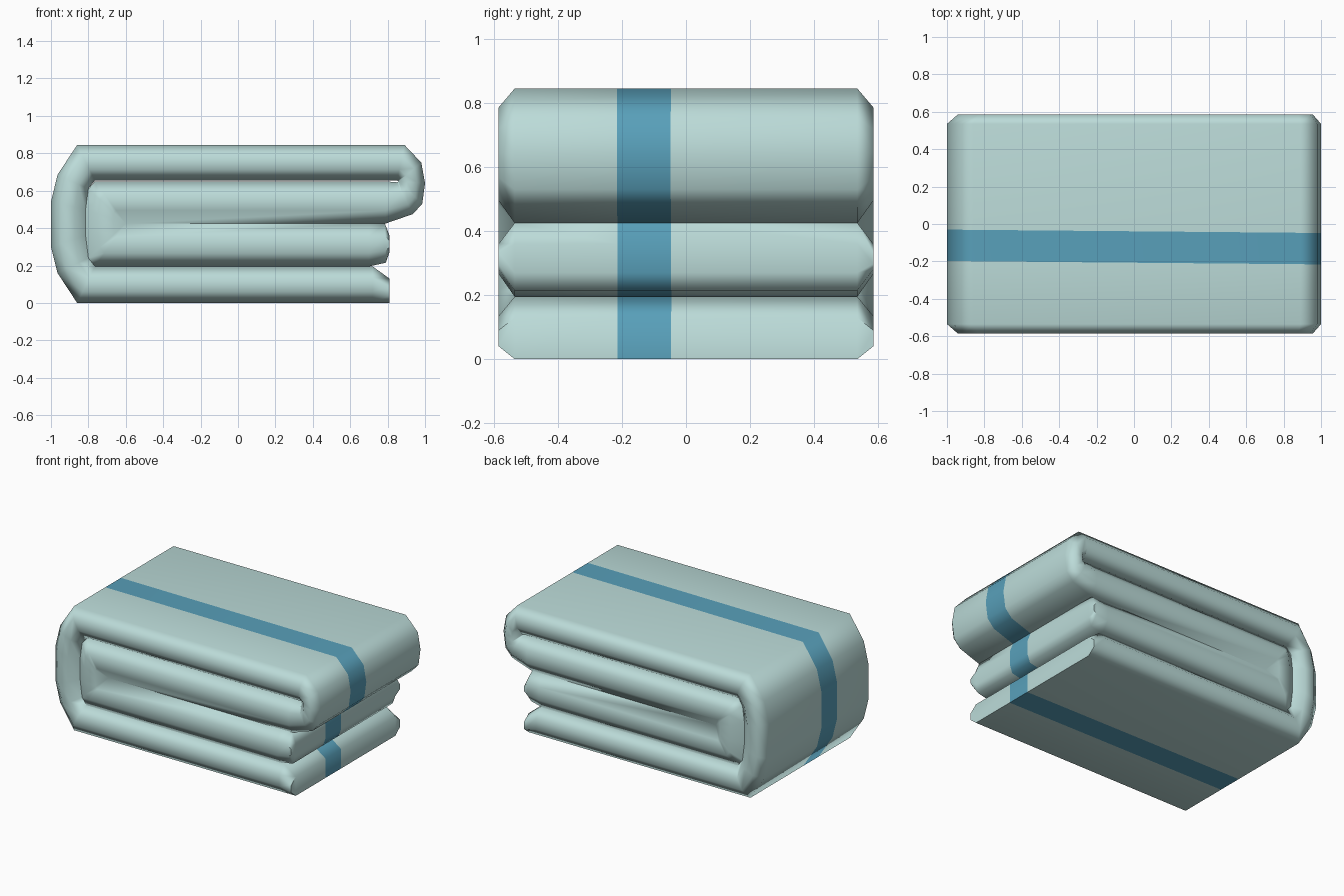
import bpy, bmesh
from mathutils import Vector

cube = bpy.data.objects.get("Cube")
if cube:
    bpy.data.objects.remove(cube, do_unlink=True)


def make_material(name, color):
    mat = bpy.data.materials.new(name)
    mat.use_nodes = True
    mat.diffuse_color = color
    mat.node_tree.nodes["Principled BSDF"].inputs["Base Color"].default_value = color
    return mat


cloth = make_material("pale teal cloth", (0.50, 0.71, 0.69, 1))
stripe = make_material("blue stripe", (0.098, 0.35, 0.49, 1))

EDGE, RIM, INSET = 0.535, 0.585, 0.31

# Folded path in x, z: first pair is one face of the cloth, second the other
layers = [
    # bottom layer
    (0.81, 0.0, 0.81, 0.13), (0.72, 0.0, 0.72, 0.195),
    # wide left fold
    (-0.86, 0.0, -0.765, 0.195), (-0.965, 0.16, -0.80, 0.24),
    (-1.0, 0.30, -0.815, 0.36), (-1.0, 0.54, -0.815, 0.50),
    (-0.965, 0.685, -0.80, 0.61), (-0.86, 0.845, -0.765, 0.655),
    # top layer and right fold
    (0.89, 0.845, 0.85, 0.655), (0.98, 0.75, 0.86, 0.65),
    (1.0, 0.64, 0.86, 0.65), (0.985, 0.53, 0.86, 0.65),
    (0.935, 0.475, 0.85, 0.645), (0.79, 0.425, 0.79, 0.65),
    # returning layer and inner left fold
    (-0.60, 0.425, -0.765, 0.65), (-0.60, 0.425, -0.80, 0.61),
    (-0.60, 0.425, -0.815, 0.50), (-0.60, 0.425, -0.815, 0.36),
    (-0.60, 0.425, -0.80, 0.24), (-0.60, 0.425, -0.765, 0.195),
    # middle layer with a rounded end
    (0.70, 0.425, 0.70, 0.195), (0.785, 0.425, 0.79, 0.215),
    (0.81, 0.36, 0.81, 0.27),
]


def row(p):
    """One crosswise row of points, split at the stripe borders."""
    mid = -0.123 - 0.009 * p.x
    return [Vector((p.x, y, p.y)) for y in (-EDGE, mid - 0.084, mid + 0.084, EDGE)]


def ring(ax, az, bx, bz):
    """Closed cross-section of the cloth with chamfered side rims."""
    a, b = Vector((ax, az)), Vector((bx, bz))
    c, d = a.lerp(b, INSET), b.lerp(a, INSET)
    rim = lambda p, y: Vector((p.x, y, p.y))
    return (row(a) + [rim(c, RIM), rim(d, RIM)] + row(b)[::-1]
            + [rim(d, -RIM), rim(c, -RIM)])


bm = bmesh.new()
rings = [[bm.verts.new(p) for p in ring(*s)] for s in layers]
count = len(rings[0])

# Cloth surface, with the stripe on both faces
for r, q in zip(rings, rings[1:]):
    for j in range(count):
        k = (j + 1) % count
        face = bm.faces.new((r[j], r[k], q[k], q[j]))
        face.material_index = int(j in (1, 7))

# Closed hems at the two ends of the cloth
for r in (rings[0], rings[-1]):
    for ids in ((0, 1, 8, 9), (1, 2, 7, 8), (2, 3, 6, 7), (3, 4, 5, 6), (9, 10, 11, 0)):
        face = bm.faces.new([r[i] for i in ids])
        face.material_index = int(ids[0] == 1)

bmesh.ops.remove_doubles(bm, verts=bm.verts, dist=0.0005)
bmesh.ops.recalc_face_normals(bm, faces=bm.faces)
mesh = bpy.data.meshes.new("folded_towel")
bm.to_mesh(mesh)
bm.free()
mesh.materials.append(cloth)
mesh.materials.append(stripe)

towel = bpy.data.objects.new("folded_towel", mesh)
bpy.context.collection.objects.link(towel)
bpy.ops.object.select_all(action='DESELECT')
towel.select_set(True)
bpy.context.view_layer.objects.active = towel
bpy.ops.object.shade_smooth_by_angle(angle=1.1)

# Keep the broad faces flat and the rims soft
soft = towel.modifiers.new("soft_rims", 'WEIGHTED_NORMAL')
soft.keep_sharp = True
